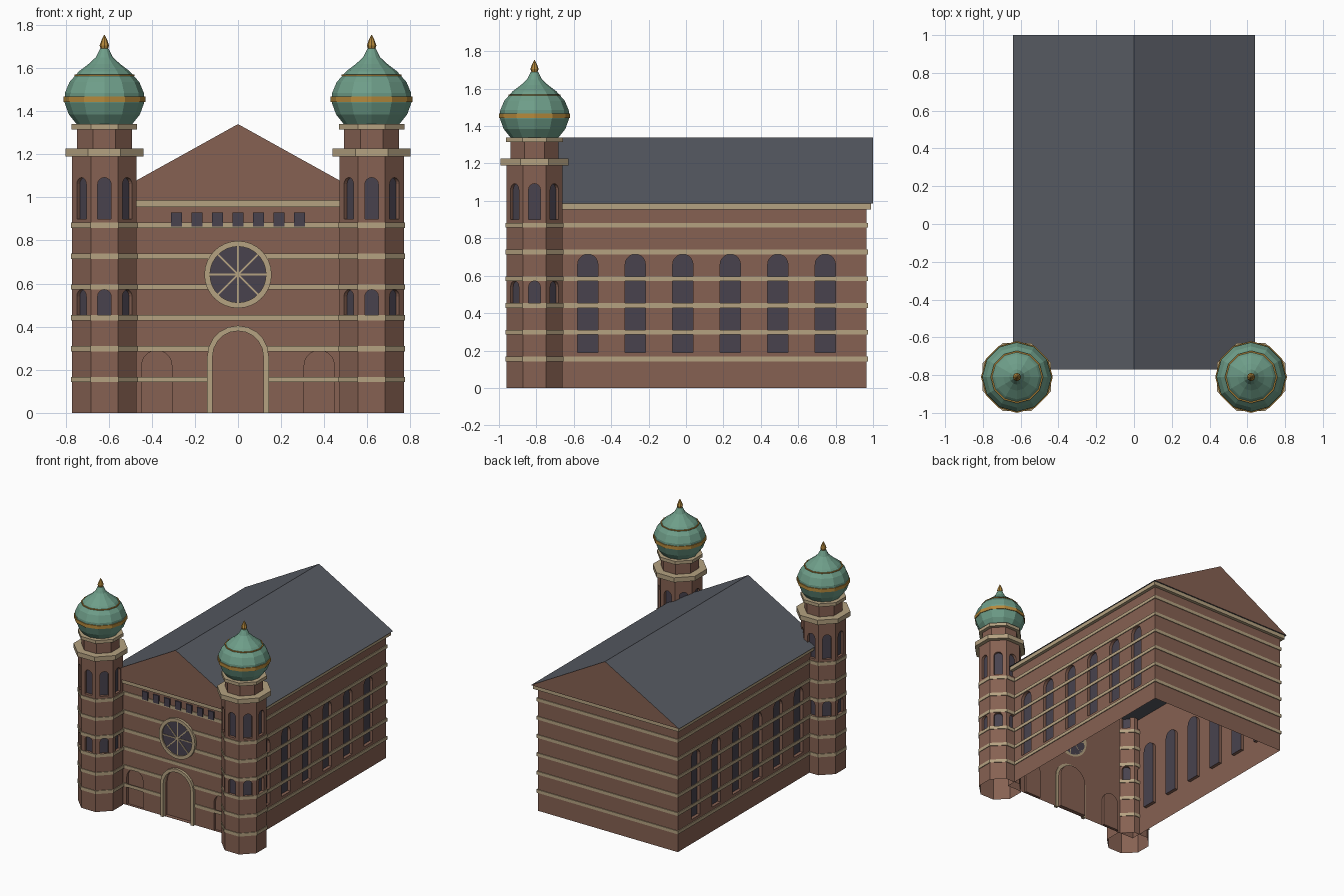
import bpy, bmesh, math
from mathutils import Matrix, Vector

if "Cube" in bpy.data.objects:
    bpy.data.objects.remove(bpy.data.objects["Cube"])


def material(name, rgb):
    m = bpy.data.materials.new(name)
    m.use_nodes = True
    m.diffuse_color = (*rgb, 1)
    m.node_tree.nodes["Principled BSDF"].inputs["Base Color"].default_value = (*rgb, 1)
    return m


BRICK = material("brick", (0.24, 0.12, 0.085))
STONE = material("pale stone", (0.46, 0.36, 0.22))
GLASS = material("dark glass", (0.065, 0.055, 0.076))
SLATE = material("roof slate", (0.098, 0.107, 0.127))
COPPER = material("green copper", (0.156, 0.34, 0.25))
GOLD = material("gold", (0.46, 0.25, 0.045))


def finish(bm, name, *mats, matrix=None):
    bmesh.ops.recalc_face_normals(bm, faces=bm.faces)
    if matrix:
        bm.transform(matrix)
    me = bpy.data.meshes.new(name)
    bm.to_mesh(me)
    bm.free()
    for m in mats:
        me.materials.append(m)
    ob = bpy.data.objects.new(name, me)
    bpy.context.collection.objects.link(ob)
    return ob


def ngon(n, r, c=(0, 0), phase=0.0):
    return [(c[0] + r * math.cos(math.tau * i / n + phase),
             c[1] + r * math.sin(math.tau * i / n + phase)) for i in range(n)]


def octagon(apothem, c):
    return ngon(8, apothem / math.cos(math.pi / 8), c, math.pi / 8)


def rect(x, y0, y1):
    return [(-x, y0), (x, y0), (x, y1), (-x, y1)]


def arch(half, base, top, steps=10):
    """Round-headed outline, open at the base."""
    arc = [math.pi * i / steps for i in range(steps + 1)]
    return ([(half, base)] + [(half * math.cos(a), top - half + half * math.sin(a)) for a in arc]
            + [(-half, base)])


def prism(bm, pts, z0, z1, matrix=Matrix(), mats=(0, 0)):
    """Closed extrusion; mats are for the sides and for the z0 cap."""
    lo = [bm.verts.new(matrix @ Vector((x, y, z0))) for x, y in pts]
    hi = [bm.verts.new(matrix @ Vector((x, y, z1))) for x, y in pts]
    bm.faces.new(lo).material_index = mats[1]
    bm.faces.new(hi)
    for i in range(len(pts)):
        j = (i + 1) % len(pts)
        bm.faces.new((lo[i], lo[j], hi[j], hi[i])).material_index = mats[0]


def solid(name, pts, z0, z1, *mats, matrix=None):
    bm = bmesh.new()
    prism(bm, pts, z0, z1)
    return finish(bm, name, *mats, matrix=matrix)


def frame(name, outer, inner, z0, z1, mat, closed=True, matrix=None):
    """Hollow band between two matching outlines."""
    bm = bmesh.new()
    loops = [[bm.verts.new((x, y, z)) for x, y in pts]
             for pts, z in ((outer, z0), (outer, z1), (inner, z1), (inner, z0))]
    n = len(outer)
    for a in range(4):
        p, q = loops[a], loops[(a + 1) % 4]
        for i in range(n if closed else n - 1):
            j = (i + 1) % n
            bm.faces.new((p[i], p[j], q[j], q[i]))
    if not closed:
        for e in (0, n - 1):
            bm.faces.new([l[e] for l in loops])
    return finish(bm, name, mat, matrix=matrix)


def lathe(name, profile, n, c, mat):
    bm = bmesh.new()
    rows = [[bm.verts.new((x, y, z)) for x, y in ngon(n, r, c)] for r, z in profile]
    for p, q in zip(rows, rows[1:]):
        for i in range(n):
            j = (i + 1) % n
            bm.faces.new((p[i], p[j], q[j], q[i]))
    bm.faces.new(rows[0])
    bm.faces.new(rows[-1])
    return finish(bm, name, mat)


def carve(ob, cutter):
    mod = ob.modifiers.new("niches", "BOOLEAN")
    mod.operation, mod.solver, mod.object = "DIFFERENCE", "EXACT", cutter
    bpy.context.view_layer.objects.active = ob
    bpy.ops.object.modifier_apply(modifier=mod.name)
    bpy.data.objects.remove(cutter)


def open_ends(ob, heights):
    """Remove horizontal caps so the walls stay a thin shell."""
    bm = bmesh.new()
    bm.from_mesh(ob.data)
    caps = [f for f in bm.faces if abs(f.normal.z) > 0.9
            and any(abs(f.calc_center_median().z - h) < 0.001 for h in heights)]
    bmesh.ops.delete(bm, geom=caps, context="FACES")
    bm.to_mesh(ob.data)
    bm.free()


def wall_frame(angle, origin=(0, 0)):
    """Upright drawing plane whose local z points outward at the angle from the front."""
    return (Matrix.Translation((*origin, 0)) @ Matrix.Rotation(angle, 4, "Z")
            @ Matrix.Rotation(math.pi / 2, 4, "X"))


FRONT = wall_frame(0)
WX, Y0, Y1, EAVE = 0.605, -0.735, 0.965, 0.985
BANDS = [0.155 + 0.143 * i for i in range(6)]
DOOR = arch(0.118, 0.002, 0.382)

# Hall walls with window and door niches
hall = solid("hall_walls", rect(WX, Y0, Y1), 0, EAVE, BRICK, GLASS)
bm = bmesh.new()
for side in (-1, 1):
    for i in range(6):
        shift = Matrix.Translation((side * (-0.525 + 0.254 * i), 0, 0))
        prism(bm, arch(0.054, 0.19, 0.715), WX - 0.025, WX + 0.05,
              wall_frame(side * math.pi / 2) @ shift, (0, 1))
    prism(bm, arch(0.07, 0.002, 0.29), -Y0 - 0.02, -Y0 + 0.05,
          FRONT @ Matrix.Translation((side * 0.377, 0, 0)))
prism(bm, DOOR, -Y0 - 0.03, -Y0 + 0.05, FRONT)
carve(hall, finish(bm, "niche_cutter", BRICK, GLASS))
open_ends(hall, (0, EAVE))

# Stone courses around the hall, interrupted by the main door
for z in BANDS:
    band = frame("hall_band", rect(WX + 0.007, Y0 - 0.007, Y1 + 0.007),
                 rect(WX + 0.001, Y0 - 0.001, Y1 + 0.001), z - 0.0125, z + 0.0125, STONE)
    if z < 0.4:
        carve(band, solid("door_cutter", DOOR, 0.6, 0.8, STONE, matrix=FRONT))
frame("hall_cornice", rect(0.63, -0.76, 0.99), rect(WX, Y0, Y1), 0.955, EAVE, STONE)

# Gabled roof with brick ends
roof = solid("roof", [(-0.64, EAVE), (0.64, EAVE), (0, 1.34)], -1, 0.77, SLATE, BRICK, matrix=FRONT)
for f in roof.data.polygons:
    f.material_index = int(abs(f.normal.y) > 0.9)

# Main door surround
frame("door_surround", arch(0.143, 0, 0.405), arch(0.118, 0, 0.38), -Y0 - 0.005, -Y0 + 0.02,
      STONE, closed=False, matrix=FRONT)

# Rose window
ROSE = (0, 0.642)
solid("rose_glass", ngon(32, 0.14, ROSE), -Y0, -Y0 + 0.0095, GLASS, matrix=FRONT)
frame("rose_ring", ngon(32, 0.156, ROSE), ngon(32, 0.13, ROSE), -Y0, -Y0 + 0.02, STONE, matrix=FRONT)
for k in range(4):
    bar = [(-0.135, -0.004), (0.135, -0.004), (0.135, 0.004), (-0.135, 0.004)]
    solid("rose_spoke", bar, -Y0, -Y0 + 0.014, STONE,
          matrix=FRONT @ Matrix.Translation((*ROSE, 0)) @ Matrix.Rotation(k * math.pi / 4, 4, "Z"))

# Row of small square windows under the gable
for i in range(-3, 4):
    x = 0.095 * i
    solid("small_window", [(x - 0.025, 0.866), (x + 0.025, 0.866), (x + 0.025, 0.93), (x - 0.025, 0.93)],
          -Y0, -Y0 + 0.0095, GLASS, matrix=FRONT)

DOME = [(0.125, 1.335), (0.165, 1.385), (0.185, 1.44), (0.183, 1.485), (0.162, 1.535),
        (0.118, 1.585), (0.072, 1.62), (0.04, 1.65), (0.02, 1.69)]
FINIAL = [(0.014, 1.68), (0.022, 1.705), (0.014, 1.728), (0.002, 1.753)]

# Corner towers
for side, tag in ((-1, "right"), (1, "left")):
    c = (side * 0.62, -0.81)
    shaft = solid(tag + "_tower", octagon(0.15, c), 0, 1.195, BRICK, GLASS)
    bm = bmesh.new()
    for k in range(8):
        for base, top in ((0.45, 0.572), (0.9, 1.092)):
            prism(bm, arch(0.031, base, top, 8), 0.13, 0.17, wall_frame(k * math.pi / 4, c), (0, 1))
    carve(shaft, finish(bm, "tower_cutter", BRICK, GLASS))
    open_ends(shaft, (0,))
    for z in BANDS:
        frame(tag + "_tower_band", octagon(0.156, c), octagon(0.151, c), z - 0.0125, z + 0.0125, STONE)
    solid(tag + "_tower_cornice", octagon(0.181, c), 1.19, 1.226, STONE)
    solid(tag + "_tower_drum", octagon(0.127, c), 1.22, 1.32, BRICK)
    solid(tag + "_drum_cornice", octagon(0.152, c), 1.315, 1.34, STONE)
    lathe(tag + "_dome", DOME, 12, c, COPPER)
    solid(tag + "_dome_band", ngon(12, 0.19, c), 1.442, 1.468, GOLD)
    solid(tag + "_dome_line", ngon(12, 0.139, c), 1.564, 1.57, GOLD)
    lathe(tag + "_finial", FINIAL, 8, c, GOLD)
